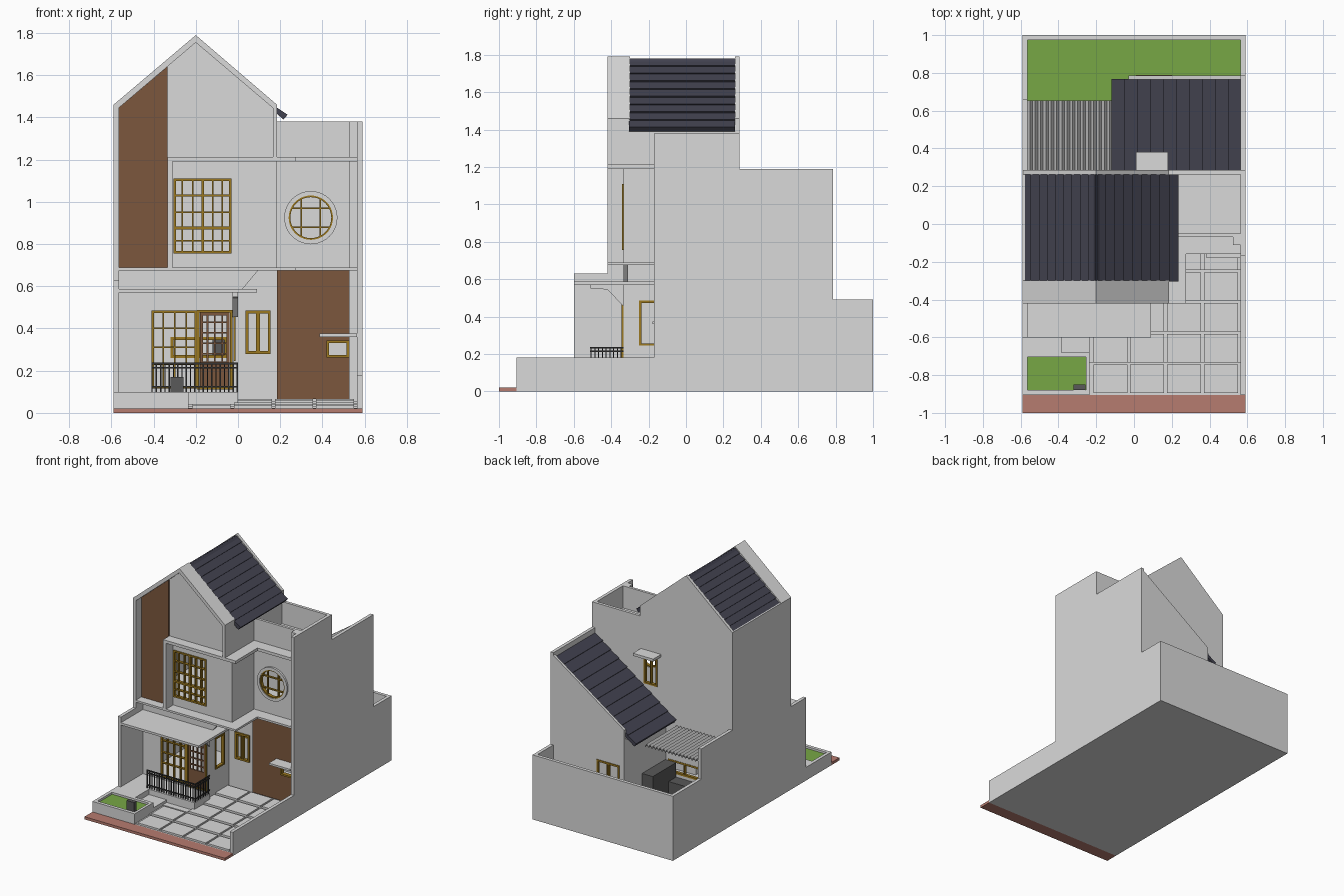
import bpy, bmesh, math
from mathutils import Vector

if "Cube" in bpy.data.objects:
    bpy.data.objects.remove(bpy.data.objects["Cube"])

def material(name, r, g, b):
    m = bpy.data.materials.new(name)
    m.diffuse_color = (r, g, b, 1)
    m.use_nodes = True
    m.node_tree.nodes["Principled BSDF"].inputs["Base Color"].default_value = m.diffuse_color
    return m

WALL = material("light wall", .70, .70, .70)
WOOD = material("brown wood", .20, .096, .047)
ROOF = material("dark roof tile", .055, .055, .08)
GRASS = material("grass green", .185, .39, .06)
BRICK = material("red paving", .47, .20, .16)
GOLD = material("golden frame", .33, .19, .015)
DARK = material("dark grey", .10, .10, .10)
IRON = material("black iron", .035, .035, .035)
SHEET = material("grey sheet", .58, .58, .58)

def finish(name, bm, mat):
    bmesh.ops.recalc_face_normals(bm, faces=bm.faces[:])
    me = bpy.data.meshes.new(name)
    bm.to_mesh(me)
    bm.free()
    me.materials.append(mat)
    ob = bpy.data.objects.new(name, me)
    bpy.context.collection.objects.link(ob)
    return ob

def place(axis, a, b, d):
    return Vector({'x': (d, a, b), 'y': (a, d, b), 'z': (a, b, d)}[axis])

def plate(name, axis, lo, hi, mat, *loops):
    """Outline (first loop) with holes (other loops), extruded along axis."""
    bm = bmesh.new()
    edges = []
    for loop in loops:
        vs = [bm.verts.new(place(axis, a, b, lo)) for a, b in loop]
        edges += [bm.edges.new((vs[i - 1], vs[i])) for i in range(len(vs))]
    n = place(axis, 0, 0, 1)
    bmesh.ops.triangle_fill(bm, edges=edges, use_beauty=True, use_dissolve=True, normal=n)
    geo = bmesh.ops.extrude_face_region(bm, geom=bm.faces[:], use_keep_orig=True)
    vs = [g for g in geo['geom'] if isinstance(g, bmesh.types.BMVert)]
    bmesh.ops.translate(bm, verts=vs, vec=n * (hi - lo))
    return finish(name, bm, mat)

def rect(a0, a1, b0, b1):
    return [(a0, b0), (a1, b0), (a1, b1), (a0, b1)]

def circle(a, b, r, n=40):
    return [(a + r * math.cos(2 * math.pi * i / n), b + r * math.sin(2 * math.pi * i / n)) for i in range(n)]

def add_box(bm, x0, x1, y0, y1, z0, z1):
    vs = bmesh.ops.create_cube(bm, size=1)['verts']
    for v in vs:
        v.co = ((x0 + x1) / 2 + v.co.x * (x1 - x0), (y0 + y1) / 2 + v.co.y * (y1 - y0),
                (z0 + z1) / 2 + v.co.z * (z1 - z0))

def boxes(name, mat, *dims):
    bm = bmesh.new()
    for d in dims:
        add_box(bm, *d)
    return finish(name, bm, mat)

def window(name, axis, d0, d1, a0, a1, z0, z1, bars_a=(), bars_z=(), w=.012, mat=GOLD):
    """Frame of four sides plus thin glazing bars."""
    bars = [(a0, a0 + w, z0, z1), (a1 - w, a1, z0, z1), (a0, a1, z0, z0 + w), (a0, a1, z1 - w, z1)]
    t = w * .3
    bars += [(a - t, a + t, z0, z1) for a in bars_a] + [(a0, a1, z - t, z + t) for z in bars_z]
    dims = [(d0, d1, p, q, r, s) if axis == 'x' else (p, q, d0, d1, r, s) for p, q, r, s in bars]
    return boxes(name, mat, *dims)

def tiled_roof(name, top, low, y0, y1, n, thick=.03):
    """Sloping roof with a saw-tooth section of overlapping courses."""
    top, low = Vector(top), Vector(low)
    d = low - top
    up = Vector((-d.y, d.x)).normalized()
    up = up if up.y > 0 else -up
    pts = []
    for i in range(n):
        pts += [top + d * (i / n) - up * .008, top + d * ((i + 1) / n)]
    pts += [low - up * thick, top - up * thick]
    plate(name, 'y', y0, y1, ROOF, [tuple(p) for p in pts])

# ground, street, yards
boxes("street_strip", BRICK, (-.59, .59, -1, -.905, 0, .02))
boxes("base_slab", WALL, (-.59, .59, -.905, 1, 0, .02))
boxes("back_lawn", GRASS, (-.565, .565, .285, .975, .02, .08))
boxes("house_floor", WALL, (-.565, -.02, -.335, .265, .02, .10), (-.02, .565, -.08, .265, .02, .10))
tiles = []
for i in range(5):
    for j in range(4):
        x, y = -.215 + j * .195, -.895 + i * .163
        if j == 0 and i > 1:
            continue
        tiles.append((x, x + .18, y, y + .15, .02, .034 + i * .008))
boxes("driveway_tiles", WALL, *tiles)
boxes("driveway_bed", WALL, *[(-.235, .565, -.895 + i * .163, -.73 + i * .163, .015, .024 + i * .008) for i in range(5)])

# front planter, porch, steps
plate("planter_wall", 'z', .01, .10, WALL, rect(-.59, -.235, -.905, -.68), rect(-.565, -.255, -.88, -.705))
boxes("planter_grass", GRASS, (-.565, -.255, -.88, -.705, .02, .085))
boxes("mail_box", DARK, (-.32, -.258, -.88, -.85, .08, .17))
boxes("porch", WALL, (-.565, 0, -.52, -.335, .02, .10), (-.59, -.385, -.68, -.52, .02, .10),
      (-.385, -.235, -.68, -.52, .02, .06))
rail = [(-.41, 0, -.512, -.504, z, z + .008) for z in (.12, .21, .23)]
rail += [(-.008, 0, -.512, -.335, z, z + .008) for z in (.12, .21, .23)]
rail += [(x, x + .006, -.511, -.505, .10, .235) for x in [-.41 + i * .0202 for i in range(21)]]
rail += [(-.007, -.001, y, y + .006, .10, .235) for y in [-.49 + i * .02 for i in range(8)]]
boxes("porch_railing", IRON, *rail)

# boundary walls with stepped tops
plate("left_wall", 'x', -.59, -.565, WALL, [(-.60, 0), (1, 0), (1, .49), (.66, .49), (.66, .72), (.285, .72),
      (.285, 1.46), (-.42, 1.46), (-.42, .63), (-.60, .63)])
plate("right_wall", 'x', .565, .59, WALL, [(-.905, 0), (1, 0), (1, .49), (.785, .49), (.785, 1.19), (.285, 1.19),
      (.285, 1.38), (-.17, 1.38), (-.17, .18), (-.905, .18)])
boxes("back_fence", WALL, (-.565, .565, .975, 1, 0, .49))

# main back wall with gable
plate("back_gable_wall", 'y', .262, .285, WALL,
      [(-.565, 0), (.565, 0), (.565, 1.38), (.185, 1.38), (.185, 1.46), (-.2, 1.79), (-.588, 1.46), (-.565, 1.40)],
      rect(-.32, -.05, .26, .36), rect(.04, .155, .88, 1.10))
window("kitchen_window", 'y', .265, .288, -.32, -.05, .26, .36, (-.185,), w=.014)
window("back_stair_window", 'y', .265, .29, .04, .155, .88, 1.10, (.097,))
boxes("back_window_canopy", WALL, (.01, .18, .285, .38, 1.115, 1.135))

# front ground floor
plate("front_wall_lower", 'y', -.335, -.315, WALL, rect(-.565, -.02, .02, .675), rect(-.41, -.195, .115, .485),
      rect(-.19, -.03, .115, .485))
window("living_window", 'y', -.345, -.325, -.41, -.195, .115, .485, (-.355, -.30, -.245), (.23, .31, .40))
boxes("door_panel", WOOD, (-.18, -.04, -.335, -.325, .11, .23))
window("door_glazing", 'y', -.335, -.325, -.18, -.04, .23, .475, (-.145, -.11, -.075), (.28, .33, .38, .43), .014, WOOD)
window("door_frame", 'y', -.345, -.33, -.195, -.025, .11, .487)
plate("entry_side_wall", 'x', -.04, -.02, WALL, rect(-.335, -.08, .02, .675), rect(-.25, -.14, .245, .485))
window("entry_side_window", 'x', -.035, -.012, -.25, -.14, .245, .485)
plate("entry_back_wall", 'y', -.08, -.06, WALL, rect(-.04, .565, .02, .69), rect(.035, .155, .28, .485),
      rect(.42, .525, .262, .342))
window("entry_window", 'y', -.09, -.065, .035, .155, .28, .485, (.09, .10), w=.014)
plate("wood_cladding_lower", 'y', -.089, -.08, WOOD, rect(.185, .526, .065, .675), rect(.42, .525, .262, .342))
window("small_window", 'y', -.097, -.065, .42, .525, .262, .342, w=.012)
boxes("small_window_canopy", WALL, (.385, .565, -.18, -.08, .36, .375))
boxes("corner_pilaster", WALL, (.525, .565, -.11, -.05, .02, 1.38))

# slabs, ledges, brackets
plate("porch_canopy", 'z', .57, .587, WALL, [(-.565, -.60), (.09, -.60), (.09, -.08), (-.03, -.08), (-.03, .265), (-.565, .265)])
plate("upper_floor_slab", 'z', .675, .69, WALL, [(-.565, -.42), (.275, -.42), (.275, -.16), (.565, -.16), (.565, .265), (-.565, .265)])
plate("upper_ceiling_slab", 'z', 1.19, 1.212, WALL, [(-.335, -.42), (.275, -.42), (.275, -.16), (.565, -.16), (.565, .265),
      (-.565, .265), (-.565, -.335), (-.335, -.335)])
plate("canopy_bracket", 'x', -.025, 0, WALL, [(-.335, .455), (-.335, .57), (-.51, .57), (-.51, .55), (-.42, .545)])
plate("box_bracket", 'y', -.335, -.31, WALL, [(-.02, .585), (.02, .585), (.095, .675), (-.02, .675)])

# front upper floor
boxes("upper_side_fin", WALL, (-.335, -.31, -.42, -.335, .69, 1.19))
plate("front_wall_upper", 'y', -.335, -.315, WALL, rect(-.565, .185, .69, 1.19), rect(-.305, -.03, .755, 1.11))
window("bedroom_window", 'y', -.343, -.32, -.305, -.03, .755, 1.11, (-.265, -.215, -.168, -.12, -.075), (.815, .95, 1.03))
boxes("bedroom_window_transom", GOLD, (-.305, -.03, -.343, -.32, .868, .882), (-.174, -.162, -.343, -.32, .755, 1.11))
boxes("upper_box_side", WALL, (.165, .185, -.32, -.05, .69, 1.19))
plate("round_window_wall", 'y', -.07, -.05, WALL, rect(.185, .565, .69, 1.38), circle(.345, .925, .105))
plate("round_window_surround", 'y', -.085, -.07, WALL, circle(.345, .925, .126), circle(.345, .925, .105))
plate("round_window_frame", 'y', -.08, -.055, GOLD, circle(.345, .925, .106), circle(.345, .925, .097))
h = .09
boxes("round_window_bars", GOLD, *[(x - .004, x + .004, -.075, -.06, .925 - h, .925 + h) for x in (.30, .39)],
      *[(.345 - h, .345 + h, -.075, -.06, z - .004, z + .004) for z in (.88, .97)])

# gable frame, gable wall, wood cladding
plate("gable_frame", 'y', -.42, -.30, WALL, [(-.59, 1.40), (-.59, 1.46), (-.2, 1.79), (.185, 1.46), (.185, 1.21), (.165, 1.21),
      (.165, 1.445), (-.2, 1.755), (-.565, 1.445), (-.565, 1.40)])
plate("gable_wall", 'y', -.345, -.325, WALL, [(-.565, 1.19), (.165, 1.19), (.165, 1.45), (-.2, 1.76), (-.565, 1.45)])
plate("wood_cladding_upper", 'y', -.354, -.345, WOOD, [(-.565, .69), (-.335, .69), (-.335, 1.64), (-.565, 1.445)])
boxes("attic_side_wall", WALL, (.165, .185, -.33, .265, 1.21, 1.44))
tiled_roof("main_roof_right", (-.2, 1.785), (.235, 1.413), -.305, .263, 9)
tiled_roof("main_roof_left", (-.2, 1.785), (-.59, 1.452), -.305, .263, 9)

# rear kitchen block with lean-to roof
plate("rear_block_wall", 'y', .765, .785, WALL, [(-.03, .02), (.565, .02), (.565, 1.17), (-.03, .76)], rect(.01, .20, .08, .48))
boxes("rear_block_side", WALL, (-.03, -.01, .285, .765, .02, .68))
window("rear_door", 'y', .77, .79, .01, .20, .08, .48, (.10, .11), w=.014)
tiled_roof("rear_roof", (.565, 1.16), (-.12, .675), .287, .768, 10)
boxes("yard_counter", DARK, (-.12, -.03, .29, .57, .08, .35), (-.32, -.12, .29, .38, .08, .24))

# corrugated cover over the rear terrace
n = 16
ridge = [(-.565 + .45 * i / (2 * n), .635 if i % 2 else .615) for i in range(2 * n + 1)]
plate("terrace_cover", 'y', .287, .655, SHEET, ridge + [(x, z - .008) for x, z in reversed(ridge)])
